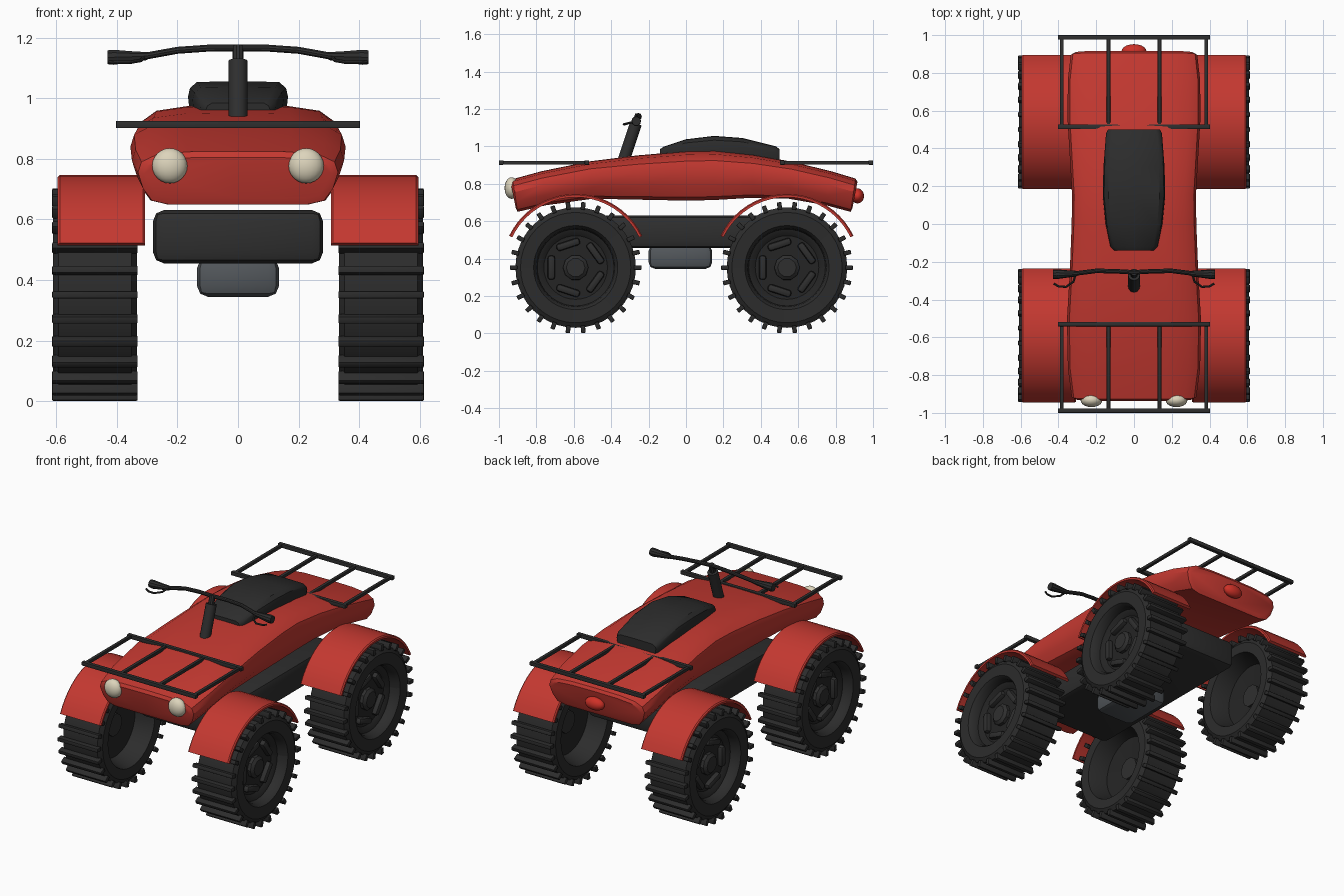
import bpy, bmesh, math
from mathutils import Vector, Matrix

cube = bpy.data.objects.get("Cube")
if cube:
    bpy.data.objects.remove(cube, do_unlink=True)


def material(name, r, g, b):
    m = bpy.data.materials.new(name)
    m.use_nodes = True
    m.diffuse_color = (r, g, b, 1)
    bsdf = m.node_tree.nodes["Principled BSDF"]
    bsdf.inputs["Base Color"].default_value = (r, g, b, 1)
    bsdf.inputs["Roughness"].default_value = 0.6
    return m


RED = material("red paint", 0.55, 0.04, 0.03)
LAMP_RED = material("tail lamp red", 0.62, 0.03, 0.02)
RUBBER = material("tyre black", 0.025, 0.025, 0.025)
DARK = material("rim black", 0.018, 0.018, 0.018)
FRAME = material("frame black", 0.028, 0.028, 0.028)
SEAT = material("seat black", 0.025, 0.025, 0.025)
STEEL = material("engine grey", 0.085, 0.095, 0.105)
CREAM = material("headlamp cream", 0.72, 0.66, 0.5)


def finish(bm, name, mat, mirror=False, angle=35):
    """Turn a bmesh into a shaded object, mirrored across x if asked."""
    bmesh.ops.recalc_face_normals(bm, faces=bm.faces[:])
    me = bpy.data.meshes.new(name)
    bm.to_mesh(me)
    bm.free()
    me.materials.append(mat)
    me.shade_smooth()
    me.set_sharp_from_angle(angle=math.radians(angle))
    ob = bpy.data.objects.new(name, me)
    bpy.context.scene.collection.objects.link(ob)
    if mirror:
        ob.modifiers.new("mirror", "MIRROR").use_mirror_merge = False
    return ob


def loft(bm, rings, caps=True):
    """Skin a row of closed rings."""
    rows = [[bm.verts.new(p) for p in ring] for ring in rings]
    n = len(rows[0])
    for a, b in zip(rows, rows[1:]):
        for i in range(n):
            j = (i + 1) % n
            bm.faces.new((a[i], a[j], b[j], b[i]))
    if caps:
        bm.faces.new(rows[0])
        bm.faces.new(rows[-1])


def box(bm, centre, size, bevel=0.0, turn=Matrix()):
    part = bmesh.new()
    bmesh.ops.create_cube(part, size=1)
    bmesh.ops.scale(part, vec=size, verts=part.verts)
    if bevel:
        bmesh.ops.bevel(part, geom=part.edges[:], offset=bevel, segments=2,
                        profile=0.5, affect="EDGES")
    bmesh.ops.transform(part, matrix=turn @ Matrix.Translation(centre), verts=part.verts)
    tmp = bpy.data.meshes.new("tmp")
    part.to_mesh(tmp)
    part.free()
    bm.from_mesh(tmp)
    bpy.data.meshes.remove(tmp)


def tube(bm, path, radii, sides=10):
    path = [Vector(p) for p in path]
    rings = []
    for i, p in enumerate(path):
        d = path[min(i + 1, len(path) - 1)] - path[max(i - 1, 0)]
        q = d.to_track_quat("Z", "Y")
        turns = [math.tau * k / sides for k in range(sides)]
        rings.append([p + q @ Vector((math.cos(t), math.sin(t), 0)) * radii[i] for t in turns])
    loft(bm, rings)


def shell(name, stations, half, mat, lean=0.0):
    """Loft a symmetric half section along y; stations are y, half width, bottom, top."""
    section = half + [(-x, z) for x, z in reversed(half) if x]
    bm = bmesh.new()
    loft(bm, [[(x * w, y + lean * (y / 0.93) * z, b + z * (t - b)) for x, z in section]
              for y, w, b, t in stations])
    return finish(bm, name, mat)


# Main bodywork
body_half = [(0, 0), (0.7, 0), (0.86, 0.07), (0.95, 0.3), (1, 0.6),
             (0.965, 0.8), (0.82, 0.93), (0.5, 0.99), (0, 1)]
shell("body", [(-0.91, 0.31, 0.67, 0.805), (-0.9, 0.33, 0.65, 0.825),
               (-0.75, 0.35, 0.685, 0.867), (-0.5, 0.355, 0.72, 0.92),
               (-0.25, 0.34, 0.715, 0.952), (0, 0.33, 0.71, 0.974),
               (0.15, 0.328, 0.713, 0.977), (0.35, 0.34, 0.725, 0.955),
               (0.55, 0.352, 0.72, 0.918), (0.75, 0.35, 0.685, 0.868),
               (0.88, 0.335, 0.65, 0.828), (0.89, 0.315, 0.67, 0.81)],
      body_half, RED, lean=0.028)

# Seat cushion
shell("seat", [(-0.14, 0.105, 0.93, 0.985), (-0.12, 0.125, 0.93, 0.998),
               (0, 0.15, 0.93, 1.038), (0.15, 0.165, 0.93, 1.056),
               (0.3, 0.162, 0.93, 1.045), (0.48, 0.148, 0.92, 1.0),
               (0.5, 0.138, 0.92, 0.985)],
      [(0, 0), (0.95, 0), (1, 0.6), (0.96, 0.82), (0.82, 0.98), (0, 1)], SEAT)

# Chassis and engine
bm = bmesh.new()
box(bm, (0, 0, 0.543), (0.56, 1.2, 0.175), 0.035)
finish(bm, "chassis", FRAME)
bm = bmesh.new()
box(bm, (0, -0.03, 0.41), (0.27, 0.34, 0.13), 0.035)
finish(bm, "engine", STEEL)

# Wheels and fenders
WHEEL_X, AXLE_Z = 0.472, 0.352
tyre = [(0.075, 0.205), (0.115, 0.21), (0.135, 0.225), (0.138, 0.295), (0.12, 0.322),
        (-0.12, 0.322), (-0.138, 0.295), (-0.135, 0.235), (-0.02, 0.2)]
rim = [(0.075, 0.206), (0.07, 0.19), (0.055, 0.17), (0.055, 0.02), (0, 0.02), (-0.02, 0.201)]


def lathe(bm, profile, place, steps=40):
    """Revolve a closed (x, radius) profile about the x axis."""
    rings = [[place @ Vector((x, r * math.cos(t), r * math.sin(t))) for x, r in profile]
             for t in (math.tau * k / steps for k in range(steps))]
    loft(bm, rings + [rings[0]], caps=False)


for end, y in (("front", -0.59), ("rear", 0.54)):
    place = Matrix.Translation((WHEEL_X, y, AXLE_Z))

    bm = bmesh.new()
    lathe(bm, tyre, place)
    finish(bm, end + "_tyres", RUBBER, mirror=True)

    bm = bmesh.new()
    for k in range(26):
        spin = Matrix.Rotation(math.tau * (k + 0.5) / 26, 4, "X")
        box(bm, (0, 0, 0.332), (0.282, 0.024, 0.04), 0.004, place @ spin)
    finish(bm, end + "_tread_lugs", RUBBER, mirror=True)

    bm = bmesh.new()
    lathe(bm, rim, place)
    finish(bm, end + "_rims", DARK, mirror=True)

    # Rim blocks and five-sided hub
    bm = bmesh.new()
    for k in range(5):
        spin = Matrix.Rotation(math.pi + math.tau * k / 5, 4, "X")
        box(bm, (0.06, 0.13, 0), (0.05, 0.04, 0.13), 0.015, place @ spin)
    tube(bm, [place @ Vector((x, 0, 0)) for x in (-0.02, 0.075, 0.09)], (0.07, 0.068, 0.05), 10)
    finish(bm, end + "_rim_blocks", FRAME, mirror=True)

    # Curved fender strip
    bm = bmesh.new()
    rings = []
    for k in range(21):
        t = math.radians(25.5 + 129 * k / 20)
        rings.append([(x, y + r * math.cos(t), AXLE_Z + r * math.sin(t))
                      for x, r in ((0.307, 0.376), (0.307, 0.388), (0.314, 0.394),
                                   (0.588, 0.394), (0.595, 0.388), (0.595, 0.376))])
    loft(bm, rings)
    finish(bm, end + "_fenders", RED, mirror=True)

# Luggage racks
for name, side in (("front_rack", -1), ("rear_rack", 1)):
    bm = bmesh.new()
    for y in (0.988, 0.515 if side > 0 else 0.53):
        box(bm, (0, side * y, 0.913), (0.805, 0.024, 0.024), 0.003)
    for x in (-0.382, -0.135, 0.135, 0.382):
        box(bm, (x, side * 0.755, 0.913), (0.02, 0.47, 0.02), 0.003)
    finish(bm, name, FRAME)

# Steering column, bar, grips and brake levers
bm = bmesh.new()
tube(bm, [(0, -0.335, 0.92), (0, -0.268, 1.122)], (0.032, 0.032), 12)
tube(bm, [(0, -0.28, 1.09), (0, -0.255, 1.172)], (0.018, 0.018))
finish(bm, "steering_column", FRAME)
bm = bmesh.new()
bar = [(0.31, -0.262, 1.138), (0.2, -0.248, 1.158), (0.1, -0.25, 1.165)]
tube(bm, bar + [(0, -0.256, 1.166)] + [(-x, y, z) for x, y, z in reversed(bar)],
     [0.012] * 7)
finish(bm, "handlebar", FRAME)
bm = bmesh.new()
tube(bm, [(0.3, -0.262, 1.139), (0.34, -0.264, 1.137), (0.41, -0.266, 1.135),
          (0.43, -0.266, 1.135)], (0.014, 0.018, 0.026, 0.024), 10)
finish(bm, "grips", RUBBER, mirror=True)
bm = bmesh.new()
tube(bm, [(0.31, -0.265, 1.135), (0.32, -0.305, 1.125), (0.36, -0.333, 1.118),
          (0.4, -0.33, 1.118), (0.425, -0.315, 1.12)], [0.006] * 5, 8)
finish(bm, "brake_levers", FRAME, mirror=True)


# Lamps
def lamp(name, centre, size, mat, mirror=False):
    bm = bmesh.new()
    bmesh.ops.create_uvsphere(bm, u_segments=20, v_segments=12, radius=1,
                              matrix=Matrix.Translation(centre) @ Matrix.Diagonal((*size, 1)))
    finish(bm, name, mat, mirror)


lamp("headlamps", (0.225, -0.932, 0.777), (0.058, 0.038, 0.058), CREAM, mirror=True)
lamp("tail_lamp", (0, 0.917, 0.735), (0.065, 0.035, 0.04), LAMP_RED)
